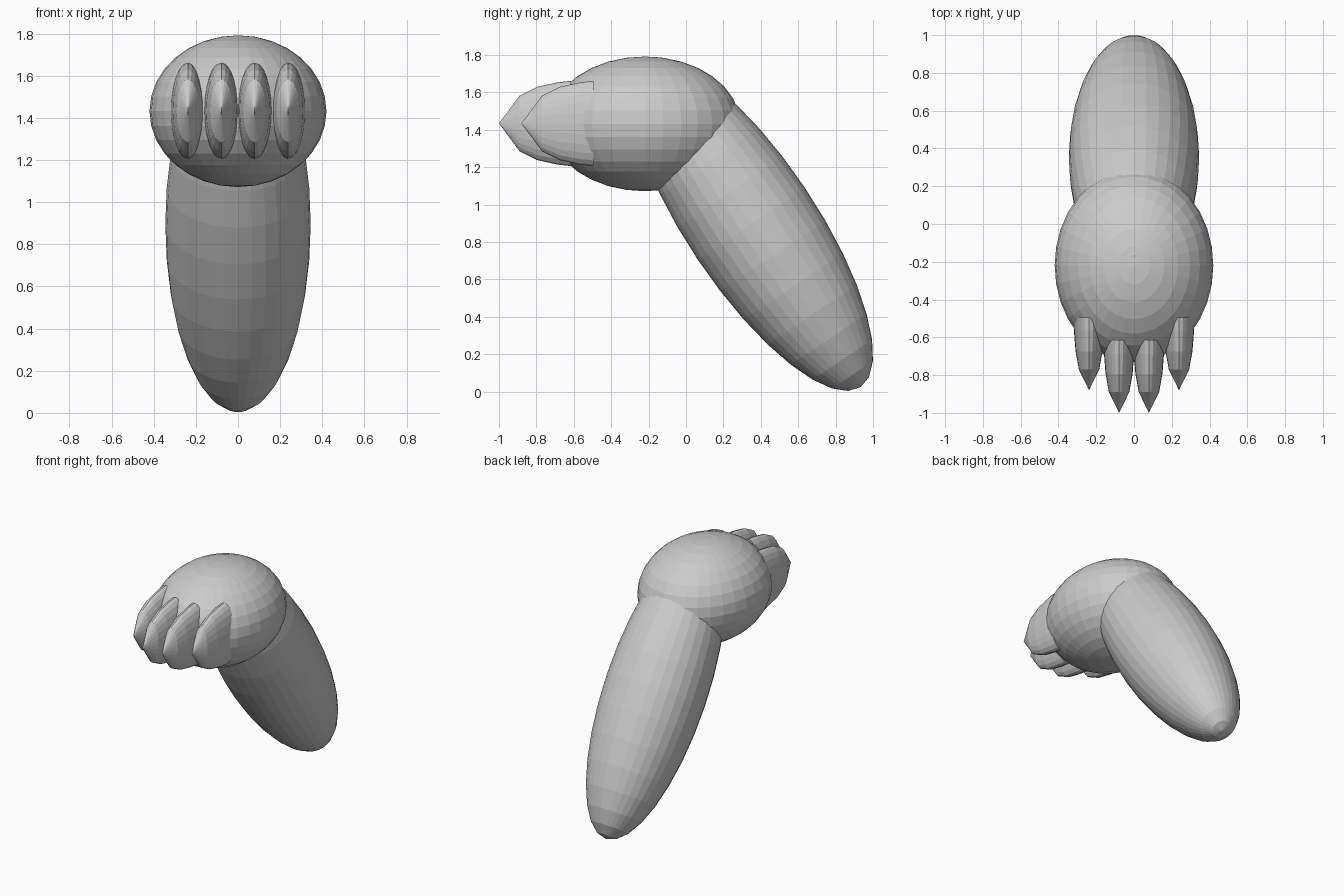
import bpy, bmesh
from math import sin, cos, pi, radians

if "Cube" in bpy.data.objects:
    bpy.data.objects.remove(bpy.data.objects["Cube"])


def ellipsoid(name, loc, radii, tilt=0.0):
    bpy.ops.mesh.primitive_uv_sphere_add(segments=32, ring_count=16, radius=1, location=loc)
    ob = bpy.context.object
    ob.name = name
    ob.scale = radii
    ob.rotation_euler.x = radians(tilt)
    return ob


def toe(name, x, tip_y, sides=24):
    # elliptical lathe along y: (distance behind tip, radius factor)
    profile = [(0.11, 0.65), (0.205, 0.86), (0.315, 0.965), (0.385, 1.0)]
    rx, rz, cz = 0.083, 0.228, 1.434
    bm = bmesh.new()
    tip = bm.verts.new((x, tip_y, cz))
    rings = [[bm.verts.new((x + rx * r * cos(2 * pi * i / sides), tip_y + d,
                            cz + rz * r * sin(2 * pi * i / sides)))
              for i in range(sides)] for d, r in profile]
    for i in range(sides):
        j = (i + 1) % sides
        bm.faces.new((tip, rings[0][i], rings[0][j]))
        for a, b in zip(rings, rings[1:]):
            bm.faces.new((a[i], b[i], b[j], a[j]))
    bm.faces.new(rings[-1])
    bmesh.ops.recalc_face_normals(bm, faces=bm.faces)
    me = bpy.data.meshes.new(name)
    bm.to_mesh(me)
    bm.free()
    bpy.context.collection.objects.link(bpy.data.objects.new(name, me))


# leaning limb and rounded paw
ellipsoid("limb", (0, 0.35, 0.897), (0.345, 0.345, 1.05), 33.8)
ellipsoid("paw", (0, -0.22, 1.432), (0.42, 0.51, 0.36))

# four pointed toes, the outer pair set back
for side, label in ((-1, "left"), (1, "right")):
    toe("inner_toe_" + label, side * 0.079, -1.0)
    toe("outer_toe_" + label, side * 0.238, -0.88)
